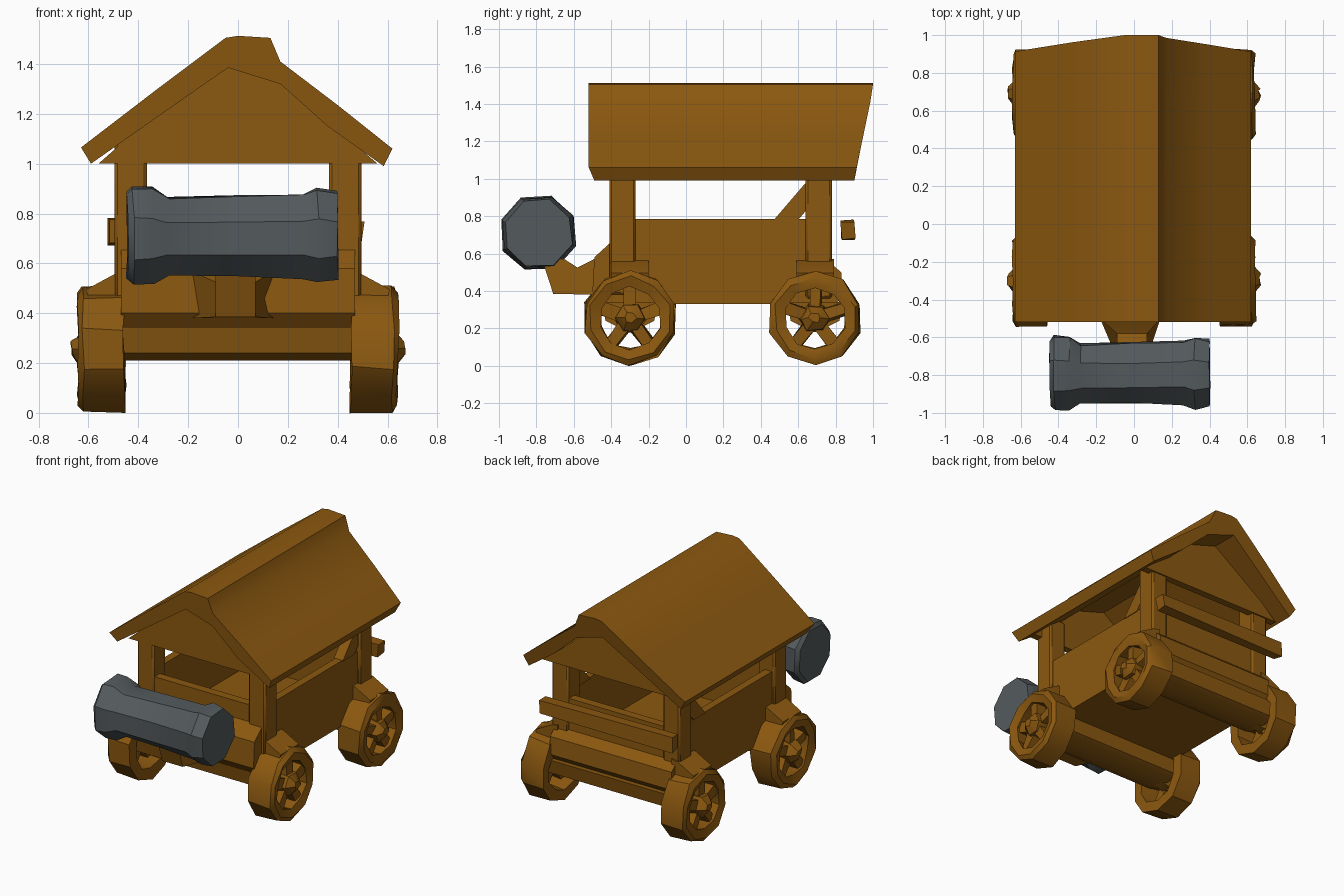
import bpy, bmesh, math, random
from mathutils import Vector, Matrix

if "Cube" in bpy.data.objects:
    bpy.data.objects.remove(bpy.data.objects["Cube"])

random.seed(4)


def material(name, col):
    m = bpy.data.materials.new(name)
    m.diffuse_color = (*col, 1)
    m.use_nodes = True
    m.node_tree.nodes["Principled BSDF"].inputs["Base Color"].default_value = m.diffuse_color
    return m


WOOD = material("brown wood", (0.26, 0.098, 0.005))
IRON = material("grey iron", (0.088, 0.102, 0.108))


def finish(name, bm, mat=WOOD, bevel=0.0, jitter=0.0):
    for v in bm.verts:
        v.co += Vector([random.uniform(-jitter, jitter) for _ in range(3)])
    bmesh.ops.recalc_face_normals(bm, faces=bm.faces)
    me = bpy.data.meshes.new(name)
    bm.to_mesh(me)
    bm.free()
    me.materials.append(mat)
    ob = bpy.data.objects.new(name, me)
    bpy.context.collection.objects.link(ob)
    if bevel:
        mod = ob.modifiers.new("worn edges", 'BEVEL')
        mod.width, mod.segments = bevel, 1
    return ob


def add_box(bm, x, y, z, rot=None):
    """Box from ranges; rot is an optional matrix applied afterwards."""
    vs = bmesh.ops.create_cube(bm, size=1)["verts"]
    for v in vs:
        v.co = Vector([(r[0] + r[1]) / 2 + c * (r[1] - r[0])
                       for r, c in zip((x, y, z), v.co)])
        if rot:
            v.co = rot @ v.co


def box(name, x, y, z, **kw):
    bm = bmesh.new()
    add_box(bm, x, y, z)
    return finish(name, bm, **kw)


def prism(name, pts, axis, lo, hi, shape=None, **kw):
    """Extrude a profile along 'x' (pts are y,z) or 'y' (pts are x,z)."""
    bm = bmesh.new()
    rings = []
    for d in (lo, hi):
        rings.append([bm.verts.new((d, a, b) if axis == 'x' else (a, d, b))
                      for a, b in pts])
    n = len(pts)
    for i in range(n):
        j = (i + 1) % n
        bm.faces.new((rings[0][i], rings[0][j], rings[1][j], rings[1][i]))
    bm.faces.new(rings[0])
    bm.faces.new(rings[1])
    if shape:
        for v in bm.verts:
            shape(v)
    return finish(name, bm, **kw)


def add_lathe(bm, prof, n, cy, cz, closed, phase=0.0):
    """Turn an (x, radius) profile about an axis along x."""
    rings = []
    for x, r in prof:
        rings.append([bm.verts.new((x, cy + r * math.cos(2 * math.pi * i / n + phase),
                                    cz + r * math.sin(2 * math.pi * i / n + phase)))
                      for i in range(n)])
    m = len(rings)
    for k in range(m if closed else m - 1):
        a, b = rings[k], rings[(k + 1) % m]
        for i in range(n):
            j = (i + 1) % n
            bm.faces.new((a[i], a[j], b[j], b[i]))
    if not closed:
        bm.faces.new(rings[0])
        bm.faces.new(rings[-1])


# Roof: bent shell with a lopsided ridge, back end overhanging more at the top
def roof_shape(v):
    if v.co.y > 0:
        v.co.y = 0.90 + 0.10 * min(1, max(0, (v.co.z - 1.0) / 0.48))
    elif v.co.z < 1.02:
        v.co.y += 0.03


prism("roof", [(-0.63, 1.065), (-0.33, 1.295), (-0.05, 1.505), (0.0, 1.513), (0.13, 1.505),
               (0.17, 1.41), (0.40, 1.235), (0.62, 1.06), (0.585, 0.99), (0.36, 1.15),
               (0.17, 1.32), (-0.04, 1.385), (-0.32, 1.19), (-0.59, 1.0)],
      'y', -0.52, 0.95, shape=roof_shape)

# Gable panels under each end of the roof
for name, y in (("front_gable", -0.41), ("back_gable", 0.74)):
    prism(name, [(-0.56, 1.0), (0.56, 1.0), (0.36, 1.17), (0.17, 1.34),
                 (-0.04, 1.40), (-0.32, 1.21)], 'y', y, y + 0.05)

# Corner posts, side rails under the eaves and rear braces
for s, side in ((-1, "left"), (1, "right")):
    xr = sorted((s * 0.365, s * 0.495))
    box(side + "_front_post", xr, (-0.41, -0.27), (0.38, 1.12), bevel=0.012)
    box(side + "_back_post", xr, (0.64, 0.78), (0.36, 1.12), bevel=0.012)
    xr = sorted((s * 0.41, s * 0.48))
    prism(side + "_brace", [(0.47, 0.78), (0.65, 0.99), (0.65, 0.84), (0.60, 0.78)],
          'x', *xr)
    # Side walls
    box(side + "_wall", sorted((s * 0.42, s * 0.475)), (-0.40, 0.77), (0.33, 0.785))

# Body floor, end walls and sills
box("floor", (-0.46, 0.46), (-0.42, 0.76), (0.33, 0.42))
box("front_wall", (-0.45, 0.45), (-0.40, -0.34), (0.34, 0.78))
box("back_wall", (-0.45, 0.45), (0.71, 0.77), (0.34, 0.77))
prism("front_sill", [(-0.38, 0.68), (-0.49, 0.58), (-0.50, 0.40), (-0.44, 0.33), (-0.38, 0.33)],
      'x', -0.47, 0.47)
prism("back_sill", [(0.76, 0.56), (0.83, 0.50), (0.84, 0.38), (0.80, 0.33), (0.76, 0.33)],
      'x', -0.47, 0.47)

# Loose rail across the back
box("back_rail", (-0.52, 0.50), (0.83, 0.90), (0.68, 0.775), jitter=0.008)

# Axles and wheels
for end, cy in (("front", -0.30), ("back", 0.69)):
    prism(end + "_axle", [(cy - 0.15, 0.34), (cy - 0.13, 0.24), (cy - 0.07, 0.21),
                          (cy + 0.07, 0.21), (cy + 0.13, 0.24), (cy + 0.15, 0.34)],
          'x', -0.50, 0.50)
    for s, side in ((-1, "left"), (1, "right")):
        cz = 0.255
        bm = bmesh.new()
        add_lathe(bm, [(s * 0.455, 0.25), (s * 0.62, 0.25), (s * 0.64, 0.22),
                       (s * 0.625, 0.165), (s * 0.455, 0.175)], 10, cy, cz, True, 0.3)
        add_lathe(bm, [(s * 0.46, 0.05), (s * 0.56, 0.085), (s * 0.63, 0.075),
                       (s * 0.665, 0.03)], 6, cy, cz, False)
        for k in range(5):
            rot = (Matrix.Translation((0, cy, cz))
                   @ Matrix.Rotation(2 * math.pi * k / 5, 4, 'X'))
            add_box(bm, sorted((s * 0.53, s * 0.61)), (-0.032, 0.032), (0.04, 0.19), rot)
        finish(f"{side}_{end}_wheel", bm, jitter=0.008)
        # Sloping guard joining wheel top and body
        prism(f"{side}_{end}_guard", [(s * 0.44, 0.57), (s * 0.49, 0.56), (s * 0.61, 0.495),
                                      (s * 0.60, 0.46), (s * 0.44, 0.46)],
              'y', cy - 0.10, cy + 0.10)


# Bracket holding the ram, flaring where it meets the body
def flare(v):
    if v.co.y > -0.54:
        v.co.x *= 2.0


prism("ram_bracket", [(-0.77, 0.57), (-0.71, 0.385), (-0.50, 0.38), (-0.42, 0.40),
                      (-0.42, 0.62), (-0.50, 0.565), (-0.58, 0.525), (-0.65, 0.57)],
      'x', -0.09, 0.07, shape=flare)

# Ram head: heavy grey drum with swollen ends
bm = bmesh.new()
add_lathe(bm, [(-0.445, 0.185), (-0.42, 0.212), (-0.34, 0.208), (-0.28, 0.168),
               (0.0, 0.172), (0.26, 0.178), (0.32, 0.20), (0.40, 0.19)],
          8, -0.79, 0.71, False, math.pi / 8 + 0.06)
finish("ram_head", bm, IRON, jitter=0.006)

# Smooth shading with sharp edges kept
bpy.ops.object.select_all(action='SELECT')
bpy.context.view_layer.objects.active = bpy.data.objects["roof"]
bpy.ops.object.shade_smooth_by_angle(angle=math.radians(35))
